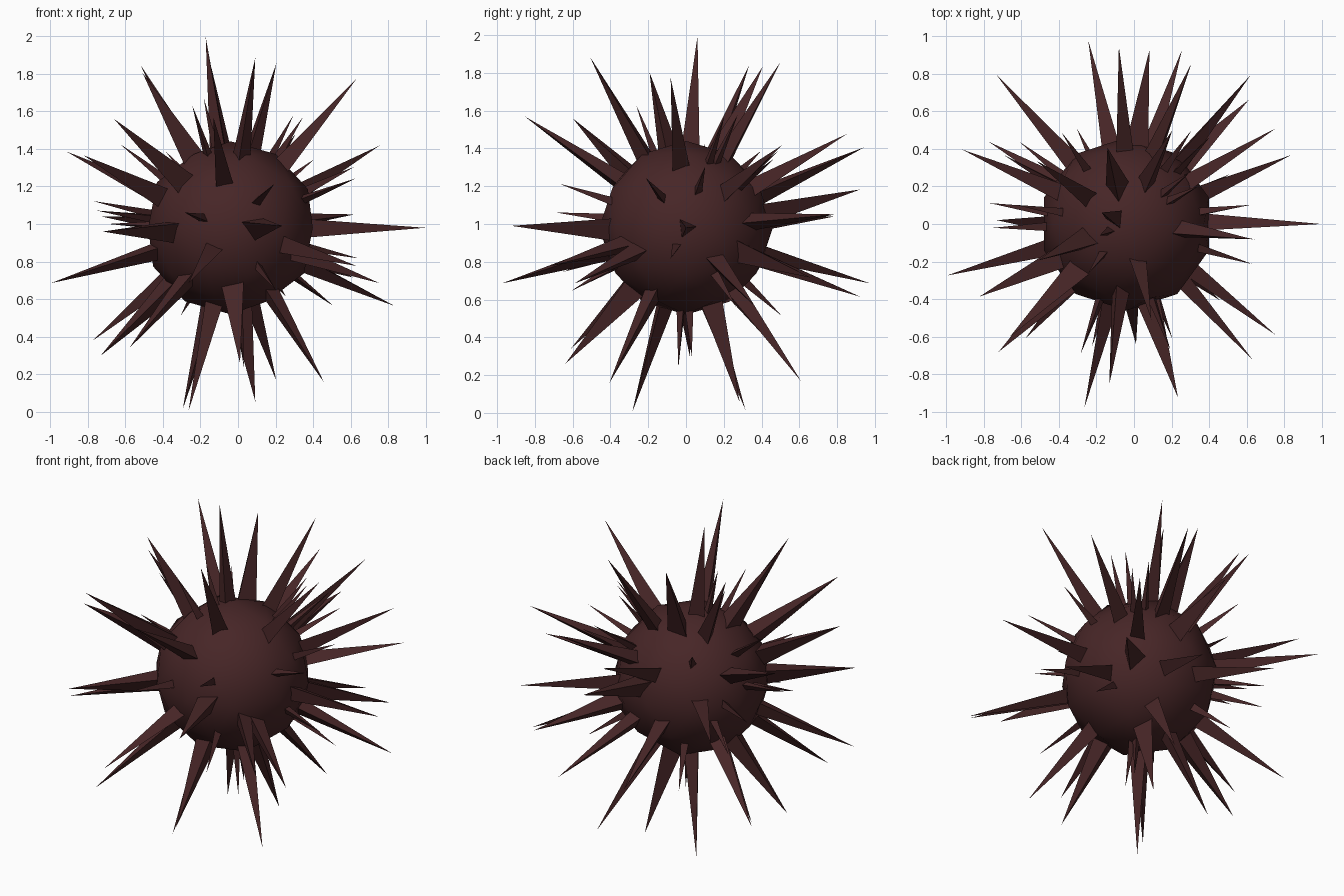
import bpy
import bmesh
import random
from mathutils import Vector, Matrix

random.seed(4)

default_cube = bpy.data.objects.get("Cube")
if default_cube:
    bpy.data.objects.remove(default_cube, do_unlink=True)

CENTRE = Vector((-0.04, 0, 0.98))
BODY_RADIUS = 0.46
TIP_REACH = 1.015   # slight lengthening so the needle points reach full size

# One dark red-brown colour for everything
shell = bpy.data.materials.new("dark_maroon")
shell.use_nodes = True
shell_colour = (0.063, 0.019, 0.02, 1)
shell.diffuse_color = shell_colour
shader = shell.node_tree.nodes["Principled BSDF"]
shader.inputs["Base Color"].default_value = shell_colour
shader.inputs["Roughness"].default_value = 0.8


def finish(mesh_builder, name):
    """Turn a bmesh into a named, coloured object in the scene."""
    mesh = bpy.data.meshes.new(name)
    mesh_builder.to_mesh(mesh)
    mesh_builder.free()
    mesh.materials.append(shell)
    obj = bpy.data.objects.new(name, mesh)
    bpy.context.scene.collection.objects.link(obj)
    return obj


def add_spike(mesh_builder, tip, radius):
    """Three-sided needle pointing from the body centre to the tip."""
    offset = (tip - CENTRE) * TIP_REACH
    direction = offset.normalized()
    root = BODY_RADIUS * 0.86
    length = offset.length - root
    middle = CENTRE + direction * (root + length / 2)
    turn = direction.to_track_quat("Z", "Y").to_matrix().to_4x4()
    twist = Matrix.Rotation(random.uniform(0, 6), 4, "Z")
    bmesh.ops.create_cone(
        mesh_builder, cap_ends=True, segments=3,
        radius1=radius, radius2=0, depth=length,
        matrix=Matrix.Translation(middle) @ turn @ twist)


def build_spikes(name, tips, radius):
    """All spikes of one kind; tips are given in hundredths of a unit."""
    builder = bmesh.new()
    for tip in tips:
        add_spike(builder, Vector(tip) / 100, radius)
    bmesh.ops.recalc_face_normals(builder, faces=builder.faces)
    return finish(builder, name)


# Round body
body_builder = bmesh.new()
bmesh.ops.create_icosphere(body_builder, subdivisions=2, radius=BODY_RADIUS,
                           matrix=Matrix.Translation(CENTRE))
for face in body_builder.faces:
    face.smooth = True
finish(body_builder, "body")

# Long slender spikes
long_tips = [
    (-17, 6, 198), (9, -50, 187), (20, 49, 184), (-51, 33, 183),
    (62, -8, 176), (-13, -84, 156), (-90, 39, 138), (74, 50, 141),
    (30, 84, 147), (-8, 93, 140), (-24, 96, 69), (61, 78, 105),
    (-72, 78, 104), (98, 0, 98), (82, 36, 57), (-76, 43, 39),
    (-98, -27, 69), (-26, -96, 69), (74, -58, 69), (45, -40, 17),
    (20, 60, 18), (-29, 31, 3), (-26, -28, 2), (25, 91, 62),
    (-57, -60, 35), (62, -71, 78),
]
build_spikes("long_spikes", long_tips, 0.058)

# Thick spikes, a little shorter
thick_tips = [
    (-50, -19, 179), (-14, 40, 182), (-81, -38, 136), (8, 91, 118),
    (60, 65, 72), (-72, 2, 31), (1, -63, 27), (-71, -67, 96),
    (23, -91, 99), (9, 28, 7), (-65, -59, 155),
]
build_spikes("thick_spikes", thick_tips, 0.076)

# Short thin spikes
short_tips = [
    (-62, 10, 142), (-76, 11, 112), (-74, -2, 107), (-60, 43, 80),
    (-68, 36, 100), (62, -21, 124), (61, 10, 130), (63, -8, 82),
    (50, 26, 57), (-30, 50, 52), (29, 27, 157), (34, 20, 156),
    (-24, -26, 162), (-18, -6, 166), (30, 49, 140), (-38, 48, 138),
    (-28, -68, 106), (19, -66, 121), (-22, -64, 75), (20, -60, 65),
    (3, -4, 25), (2, 3, 31), (40, 46, 134),
]
build_spikes("short_spikes", short_tips, 0.03)
